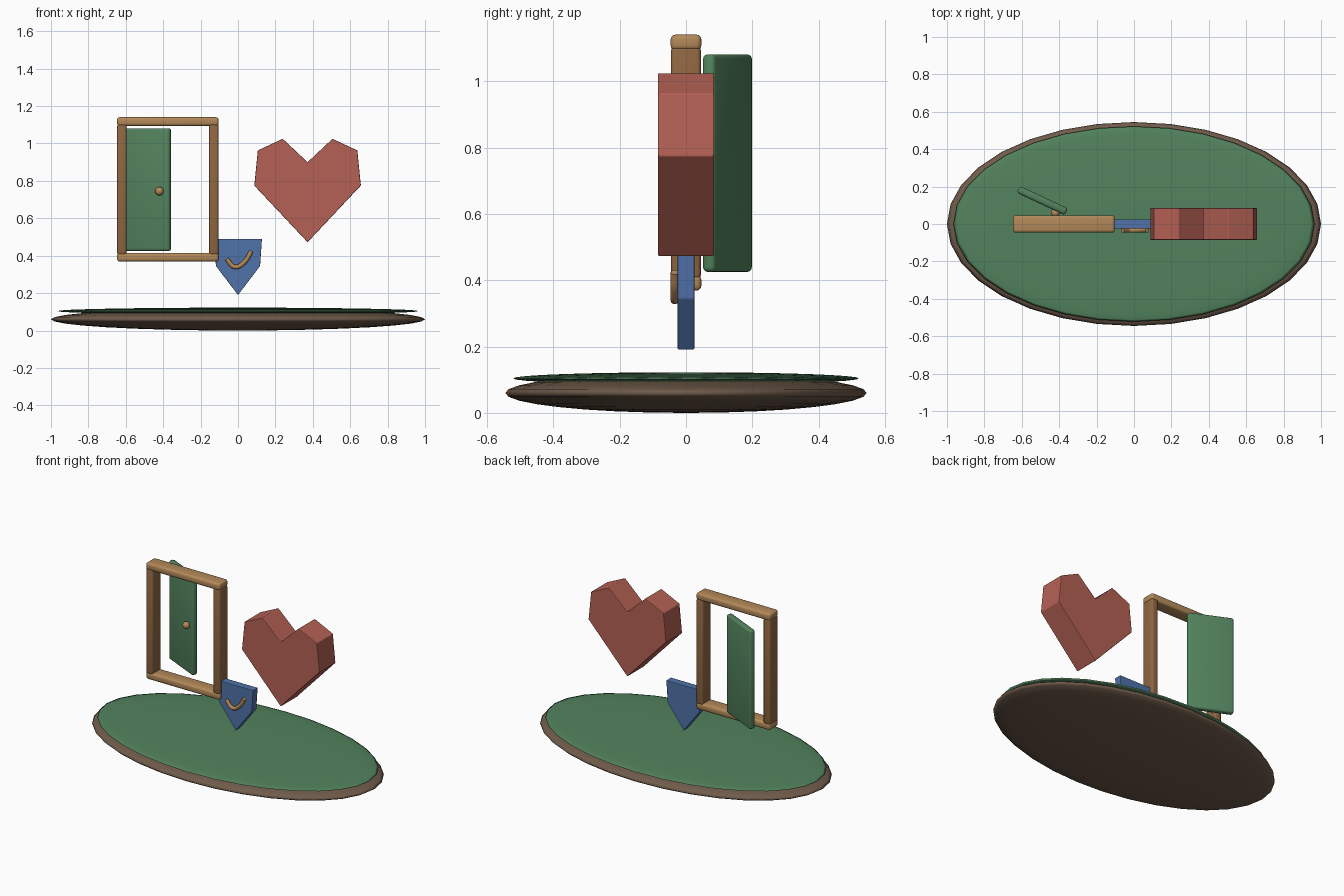
import bpy, bmesh, math
from mathutils import Vector

if "Cube" in bpy.data.objects:
    bpy.data.objects.remove(bpy.data.objects["Cube"])


def material(name, rgb):
    m = bpy.data.materials.new(name)
    m.diffuse_color = (*rgb, 1)
    m.use_nodes = True
    m.node_tree.nodes["Principled BSDF"].inputs["Base Color"].default_value = m.diffuse_color
    return m


GREEN = material("leaf green", (0.085, 0.225, 0.11))
EARTH = material("earth brown", (0.16, 0.105, 0.07))
POST = material("dark wood", (0.28, 0.135, 0.055))
RAIL = material("light wood", (0.45, 0.25, 0.10))
RED = material("heart red", (0.46, 0.12, 0.09))
BLUE = material("shield blue", (0.08, 0.17, 0.40))


def finish(bm, name, mat, loc=(0, 0, 0), bevel=0.0, segments=3):
    """Turn a bmesh into a coloured, optionally bevelled object."""
    bmesh.ops.recalc_face_normals(bm, faces=bm.faces)
    if bevel:
        bmesh.ops.bevel(bm, geom=bm.edges[:], offset=bevel, segments=segments,
                        profile=0.5, affect='EDGES', clamp_overlap=True)
    me = bpy.data.meshes.new(name)
    bm.to_mesh(me)
    bm.free()
    ob = bpy.data.objects.new(name, me)
    ob.location = loc
    bpy.context.collection.objects.link(ob)
    me.materials.append(mat)
    return ob


def smooth(ob, angle=40):
    bpy.ops.object.select_all(action='DESELECT')
    ob.select_set(True)
    bpy.context.view_layer.objects.active = ob
    bpy.ops.object.shade_smooth_by_angle(angle=math.radians(angle))
    return ob


def ellipsoid(name, mat, loc, radii, seg=32, rings=16):
    bm = bmesh.new()
    bmesh.ops.create_uvsphere(bm, u_segments=seg, v_segments=rings, radius=1)
    bmesh.ops.scale(bm, vec=Vector(radii), verts=bm.verts)
    ob = finish(bm, name, mat, loc)
    for p in ob.data.polygons:
        p.use_smooth = True
    return ob


def box(name, mat, loc, size, bevel, rot=0.0):
    bm = bmesh.new()
    bmesh.ops.create_cube(bm, size=1)
    bmesh.ops.scale(bm, vec=Vector(size), verts=bm.verts)
    ob = finish(bm, name, mat, loc, bevel)
    ob.rotation_euler.z = rot
    return smooth(ob)


def mirrored_plate(name, mat, half, cx, depth, bevel):
    """Extrude a symmetric outline; half lists (x, z) from top to bottom."""
    left = [(-x, z) for x, z in reversed(half) if x > 0]
    bm = bmesh.new()
    verts = [bm.verts.new((x, -depth / 2, z)) for x, z in half + left]
    face = bm.faces.new(verts)
    new = bmesh.ops.extrude_face_region(bm, geom=[face])["geom"]
    bmesh.ops.translate(bm, vec=(0, depth, 0),
                        verts=[v for v in new if isinstance(v, bmesh.types.BMVert)])
    return finish(bm, name, mat, (cx, 0, 0), bevel, 2)


# floating island: earth below, thin grass lens on top
ellipsoid("island_earth", EARTH, (0, 0, 0.06), (1.0, 0.545, 0.06))
ellipsoid("island_grass", GREEN, (0, 0, 0.104), (0.965, 0.522, 0.0185))

# door frame
for name, x in (("left", -0.621), ("right", -0.129)):
    box(f"frame_post_{name}", POST, (x, 0, 0.754), (0.05, 0.09, 0.70), 0.012)
for name, z in (("top", 1.117), ("bottom", 0.392)):
    box(f"frame_rail_{name}", RAIL, (-0.375, 0, z), (0.543, 0.092, 0.047), 0.014)

# open door leaf with its knob
ANGLE = math.radians(-25)
along = Vector((math.cos(ANGLE), math.sin(ANGLE), 0))
front = Vector((math.sin(ANGLE), -math.cos(ANGLE), 0))
door_mid = Vector((-0.49, 0.125, 0.753))
box("door_leaf", GREEN, door_mid, (0.284, 0.04, 0.656), 0.014, ANGLE)
knob = door_mid + along * 0.091 + front * 0.03
ellipsoid("door_knob", RAIL, (knob.x, knob.y, 0.745), (0.023, 0.023, 0.023), 20, 12)

# heart
mirrored_plate("heart", RED, [(0, 0.90), (0.133, 1.025), (0.266, 0.963),
                              (0.285, 0.775), (0, 0.472)], 0.372, 0.17, 0.004)

# shield with a curved emblem on its front
mirrored_plate("shield", BLUE, [(0.128, 0.49), (0.118, 0.345), (0, 0.19)],
               0, 0.05, 0.003)
cu = bpy.data.curves.new("shield_emblem", 'CURVE')
cu.dimensions = '3D'
cu.bevel_depth = 0.0125
cu.bevel_resolution = 3
cu.use_fill_caps = True
path = [(-0.061, 0.382), (-0.015, 0.340), (0.035, 0.367), (0.071, 0.424)]
sp = cu.splines.new('BEZIER')
sp.bezier_points.add(len(path) - 1)
for p, (x, z) in zip(sp.bezier_points, path):
    p.co = (x, -0.034, z)
    p.handle_left_type = p.handle_right_type = 'AUTO'
emblem = bpy.data.objects.new("shield_emblem", cu)
cu.materials.append(RAIL)
bpy.context.collection.objects.link(emblem)
